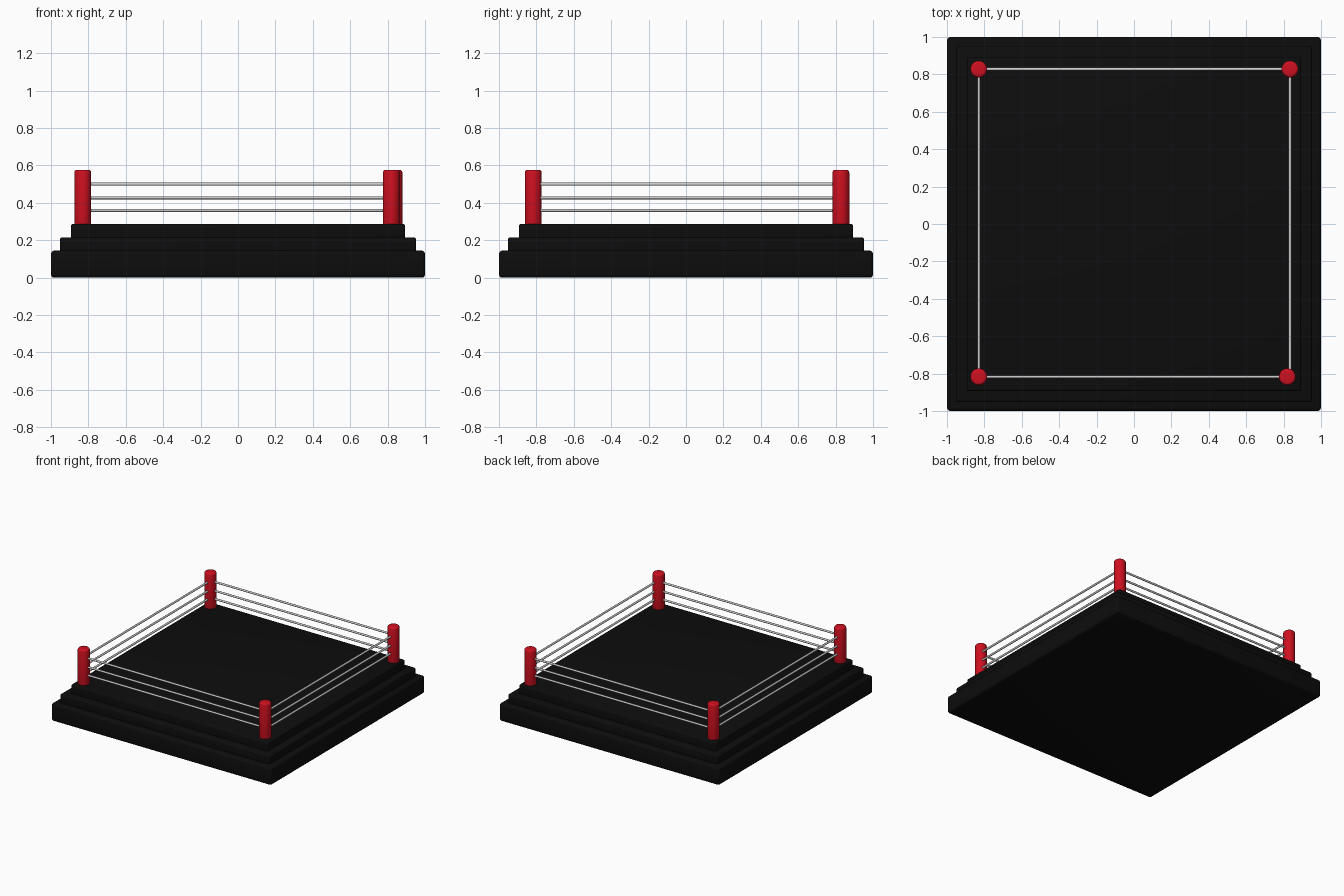
import bpy
from math import radians
from mathutils import Vector

if "Cube" in bpy.data.objects:
    bpy.data.objects.remove(bpy.data.objects["Cube"])


def material(name, rgb):
    m = bpy.data.materials.new(name)
    m.diffuse_color = (*rgb, 1)
    m.use_nodes = True
    m.node_tree.nodes["Principled BSDF"].inputs["Base Color"].default_value = m.diffuse_color
    return m


BLACK = material("black_canvas", (0.004, 0.004, 0.004))
RED = material("red_padding", (0.62, 0.005, 0.014))


def finish(name, mat=None, bevel=0, segments=3):
    ob = bpy.context.object
    ob.name = name
    if mat:
        ob.data.materials.append(mat)
    if bevel:
        mod = ob.modifiers.new("rounded_edges", "BEVEL")
        mod.width = bevel
        mod.segments = segments
        mod.limit_method = "ANGLE"
        mod.angle_limit = radians(40)
        bpy.ops.object.modifier_apply(modifier=mod.name)
    bpy.ops.object.shade_smooth_by_angle(angle=radians(35))
    return ob


def slab(name, half, z0, z1, bevel):
    bpy.ops.mesh.primitive_cube_add(size=1, location=(0, 0, (z0 + z1) / 2))
    bpy.context.object.scale = (2 * half, 2 * half, z1 - z0)
    bpy.ops.object.transform_apply(location=False, rotation=False, scale=True)
    finish(name, BLACK, bevel)


def rod(name, a, b, radius, sides, mat=None, bevel=0):
    a, b = Vector(a), Vector(b)
    d = b - a
    bpy.ops.mesh.primitive_cylinder_add(
        vertices=sides, radius=radius, depth=d.length, location=(a + b) / 2,
        rotation=d.to_track_quat("Z", "Y").to_euler())
    finish(name, mat, bevel)


# Stepped platform
slab("base_step", 1.0, 0.0, 0.145, 0.018)
slab("middle_step", 0.952, 0.135, 0.215, 0.012)
slab("ring_floor", 0.893, 0.205, 0.287, 0.01)

# Corner posts, in order round the ring
corners = [(-0.83, -0.817), (0.82, -0.817), (0.834, 0.828), (-0.83, 0.828)]
for i, (x, y) in enumerate(corners):
    rod(f"corner_post_{i + 1}", (x, y, 0.27), (x, y, 0.577), 0.045, 32, RED, 0.014)

# Three ropes along each side
sides = {
    "front": ((-0.83, -0.817), (0.82, -0.817)),
    "right": ((0.834, -0.817), (0.834, 0.828)),
    "back": ((0.834, 0.828), (-0.83, 0.828)),
    "left": ((-0.83, 0.828), (-0.83, -0.817)),
}
for side, (a, b) in sides.items():
    for level, z in zip(("lower", "middle", "upper"), (0.36, 0.427, 0.5)):
        rod(f"{side}_{level}_rope", (*a, z), (*b, z), 0.008, 16)
